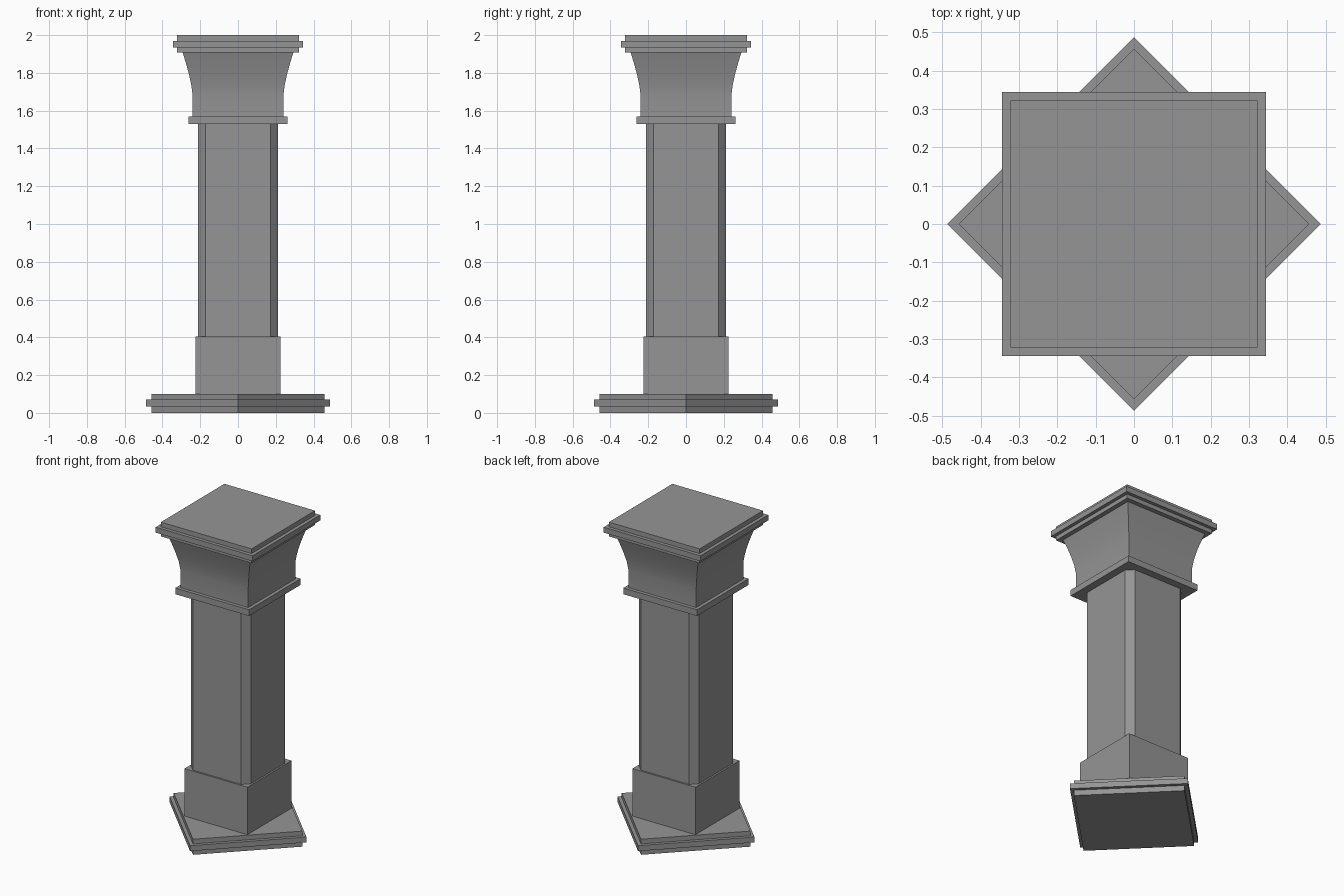
import bpy, bmesh
from math import radians, sqrt

cube = bpy.data.objects.get("Cube")
if cube:
    bpy.data.objects.remove(cube, do_unlink=True)

# Single stone colour
stone = bpy.data.materials.new("grey_stone")
stone.use_nodes = True
stone.diffuse_color = (0.3, 0.3, 0.3, 1)
stone.node_tree.nodes["Principled BSDF"].inputs["Base Color"].default_value = (0.3, 0.3, 0.3, 1)


def square(half, cut=0):
    """Corner points of a square, with optional cut corners."""
    if not cut:
        return [(half, -half), (half, half), (-half, half), (-half, -half)]
    a, b = half, half - cut
    return [(b, -a), (a, -b), (a, b), (b, a), (-b, a), (-a, b), (-a, -b), (-b, -a)]


def square_column(name, profile, cut=0, turn=0, smooth=False):
    """Loft square rings through (half width, height) pairs."""
    bm = bmesh.new()
    rings = [[bm.verts.new((x, y, z)) for x, y in square(half, cut)] for half, z in profile]
    for low, high in zip(rings, rings[1:]):
        n = len(low)
        for i in range(n):
            j = (i + 1) % n
            bm.faces.new((low[i], low[j], high[j], high[i]))
    bm.faces.new(rings[0][::-1])
    bm.faces.new(rings[-1])
    mesh = bpy.data.meshes.new(name)
    bm.to_mesh(mesh)
    bm.free()
    mesh.materials.append(stone)
    obj = bpy.data.objects.new(name, mesh)
    obj.rotation_euler.z = radians(turn)
    bpy.context.collection.objects.link(obj)
    if smooth:
        bpy.ops.object.select_all(action="DESELECT")
        obj.select_set(True)
        bpy.context.view_layer.objects.active = obj
        bpy.ops.object.shade_smooth_by_angle(angle=radians(30))
    return obj


def stepped(narrow, wide, heights):
    """Profile of a slab whose middle band projects."""
    a, b, c, d = heights
    return [(narrow, a), (narrow, b), (wide, b), (wide, c), (narrow, c), (narrow, d)]


# Foot slab, turned as a diamond
square_column("base_slab", stepped(0.457 / sqrt(2), 0.487 / sqrt(2), (0, 0.035, 0.07, 0.10)), turn=45)

# Plinth and shaft with cut corners
square_column("plinth", [(0.224, 0.10), (0.224, 0.405)])
square_column("shaft", [(0.213, 0.405), (0.213, 1.53)], cut=0.041)

# Collar and flared capital
square_column("collar", [(0.262, 1.53), (0.262, 1.57)])
flare = [(0.24, 1.57), (0.24, 1.68)]
for i in range(1, 5):
    t = i / 4
    flare.append((0.24 + 0.053 * t ** 1.4, 1.68 + 0.228 * t))
square_column("capital", flare, smooth=True)

# Stepped top slab
square_column("top_slab", stepped(0.322, 0.344, (1.908, 1.935, 1.97, 2.0)))
